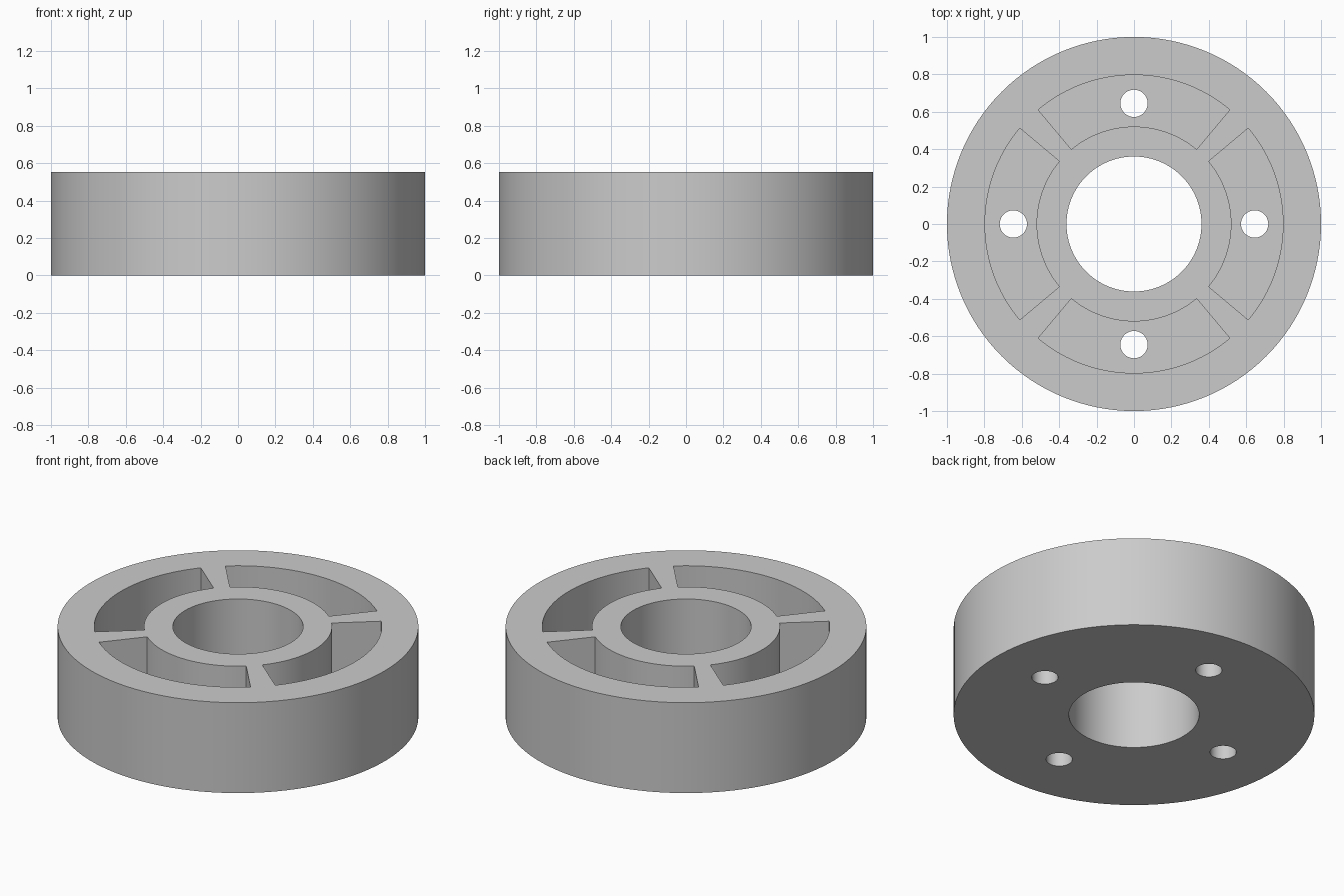
import bpy
import bmesh
from math import cos, sin, pi, radians

HEIGHT, FLOOR = 0.553, 0.12
OUTER_R, BORE_R = 1.0, 0.361
POCKET_IN, POCKET_OUT, POCKET_HALF = 0.521, 0.797, radians(40)
HOLE_R, HOLE_RING = 0.073, 0.645

if "Cube" in bpy.data.objects:
    bpy.data.objects.remove(bpy.data.objects["Cube"], do_unlink=True)

grey = bpy.data.materials.new("plain grey")
grey.use_nodes = True
grey.diffuse_color = (0.6, 0.6, 0.6, 1)
grey.node_tree.nodes["Principled BSDF"].inputs["Base Color"].default_value = (0.6, 0.6, 0.6, 1)


def arc(radius, start, end, steps, cx=0, cy=0):
    angles = [start + (end - start) * i / steps for i in range(steps + 1)]
    return [(cx + radius * cos(a), cy + radius * sin(a)) for a in angles]


def circle(radius, steps, cx=0, cy=0):
    return arc(radius, 0, 2 * pi, steps, cx, cy)[:-1]


def prism(name, outlines, bottom, top):
    """Extrude closed counter-clockwise outlines between two heights."""
    bm = bmesh.new()
    for outline in outlines:
        low = [bm.verts.new((x, y, bottom)) for x, y in outline]
        high = [bm.verts.new((x, y, top)) for x, y in outline]
        bm.faces.new(low[::-1])
        bm.faces.new(high)
        for i in range(len(low)):
            j = (i + 1) % len(low)
            bm.faces.new((low[i], low[j], high[j], high[i]))
    mesh = bpy.data.meshes.new(name)
    bm.to_mesh(mesh)
    bm.free()
    mesh.materials.append(grey)
    obj = bpy.data.objects.new(name, mesh)
    bpy.context.collection.objects.link(obj)
    return obj


# Solid disc
wheel = prism("wheel_body", [circle(OUTER_R, 128)], 0, HEIGHT)

# Cutters: centre bore, four spoke-separated pockets, four floor holes
quarters = [i * pi / 2 for i in range(4)]
pockets = [arc(POCKET_OUT, a - POCKET_HALF, a + POCKET_HALF, 32)
           + arc(POCKET_IN, a + POCKET_HALF, a - POCKET_HALF, 32) for a in quarters]
holes = [circle(HOLE_R, 40, HOLE_RING * cos(a), HOLE_RING * sin(a)) for a in quarters]
cutters = [
    prism("bore_cutter", [circle(BORE_R, 96)], -0.1, HEIGHT + 0.1),
    prism("pocket_cutter", pockets, FLOOR, HEIGHT + 0.1),
    prism("hole_cutter", holes, -0.1, FLOOR + 0.1),
]

bpy.ops.object.select_all(action='DESELECT')
wheel.select_set(True)
bpy.context.view_layer.objects.active = wheel
for cutter in cutters:
    cutter.hide_render = True
    cut = wheel.modifiers.new(cutter.name, 'BOOLEAN')
    cut.operation = 'DIFFERENCE'
    cut.solver = 'EXACT'
    cut.object = cutter
    bpy.ops.object.modifier_apply(modifier=cut.name)
    bpy.data.objects.remove(cutter, do_unlink=True)

bpy.ops.object.shade_smooth_by_angle(angle=radians(30))
